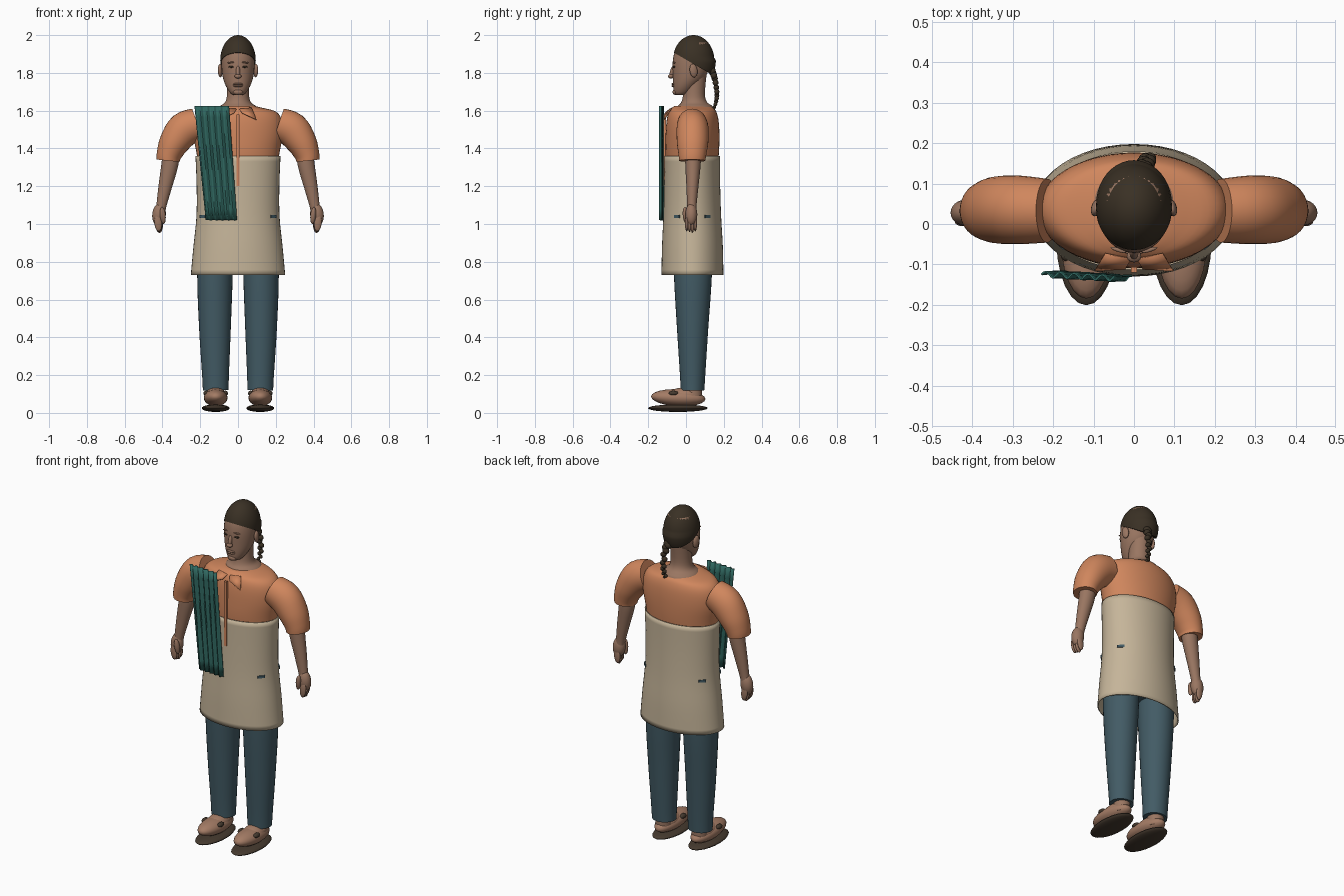
import bpy, bmesh, math
from mathutils import Vector, Matrix

if "Cube" in bpy.data.objects:
    bpy.data.objects.remove(bpy.data.objects["Cube"], do_unlink=True)


def material(name, rgb):
    m = bpy.data.materials.new(name)
    m.use_nodes = True
    m.diffuse_color = (*rgb, 1)
    m.node_tree.nodes["Principled BSDF"].inputs["Base Color"].default_value = (*rgb, 1)
    return m


SHIRT = material("orange_cloth", (0.63, 0.24, 0.11))
APRON = material("beige_cloth", (0.56, 0.46, 0.32))
SKIN = material("skin", (0.32, 0.18, 0.12))
DENIM = material("blue_denim", (0.055, 0.105, 0.13))
HAIR = material("dark_hair", (0.042, 0.03, 0.018))
TOWEL = material("teal_towel", (0.03, 0.14, 0.12))
SHOE = material("tan_leather", (0.37, 0.20, 0.13))
SOLE = material("brown_sole", (0.06, 0.042, 0.028))


def finish(bm, name, mat, angle=50):
    bmesh.ops.recalc_face_normals(bm, faces=bm.faces)
    mesh = bpy.data.meshes.new(name)
    bm.to_mesh(mesh)
    bm.free()
    mesh.materials.append(mat)
    ob = bpy.data.objects.new(name, mesh)
    bpy.context.collection.objects.link(ob)
    bpy.ops.object.select_all(action='DESELECT')
    bpy.context.view_layer.objects.active = ob
    ob.select_set(True)
    bpy.ops.object.shade_smooth_by_angle(angle=math.radians(angle))
    return ob


def spline(points, steps):
    """Smooth curve through points of any dimension."""
    out = []
    for i in range(len(points) - 1):
        a, b = points[i], points[i + 1]
        p, q = points[max(i - 1, 0)], points[min(i + 2, len(points) - 1)]
        for k in range(steps):
            t = k / steps
            out.append([0.5 * (2 * b0 + (c - a0) * t + (2 * a0 - 5 * b0 + 4 * c - d) * t * t
                               + (3 * b0 - a0 - 3 * c + d) * t ** 3)
                        for a0, b0, c, d in zip(p, a, b, q)])
    return out + [list(points[-1])]


def loft(name, rings, mat, side=1, caps=True, sides=32, steps=4):
    """Sweep ellipses along a path; each ring is x, z, x radius, front y, back y."""
    rings = spline(rings, steps)
    bm = bmesh.new()
    loops = []
    for i, (x, z, a, front, back) in enumerate(rings):
        p, q = rings[max(i - 1, 0)], rings[min(i + 1, len(rings) - 1)]
        t = Vector((q[0] - p[0], q[1] - p[1])).normalized()
        loop = []
        for k in range(sides):
            u = math.tau * k / sides
            c = a * math.cos(u)
            y = (front + back) / 2 + (back - front) / 2 * math.sin(u)
            loop.append(bm.verts.new((side * (x + c * t.y), y, z - c * t.x)))
        loops.append(loop)
    for lo, hi in zip(loops, loops[1:]):
        for k in range(sides):
            n = (k + 1) % sides
            bm.faces.new((lo[k], lo[n], hi[n], hi[k]))
    if caps:
        bm.faces.new(loops[0])
        bm.faces.new(loops[-1])
    return finish(bm, name, mat)


def ball(name, centre, size, mat, turn=(0, 0, 0), segs=24):
    bm = bmesh.new()
    bmesh.ops.create_uvsphere(bm, u_segments=segs, v_segments=segs // 2, radius=1)
    rot = Matrix.Rotation(turn[2], 4, 'Z') @ Matrix.Rotation(turn[1], 4, 'Y') @ Matrix.Rotation(turn[0], 4, 'X')
    bm.transform(Matrix.Translation(centre) @ rot @ Matrix.Diagonal((*size, 1)))
    return finish(bm, name, mat)


def box(name, centre, size, mat, turn=0):
    bm = bmesh.new()
    bmesh.ops.create_cube(bm, size=1)
    bm.transform(Matrix.Translation(centre) @ Matrix.Rotation(turn, 4, 'Z') @ Matrix.Diagonal((*size, 1)))
    return finish(bm, name, mat)


def thicken(ob, amount):
    mod = ob.modifiers.new("thickness", 'SOLIDIFY')
    mod.thickness = amount


# Shirt body and front placket
loft("shirt", [(0, 1.2, .2, -.09, .155), (0, 1.36, .217, -.108, .173), (0, 1.47, .237, -.108, .177),
               (0, 1.55, .232, -.102, .172), (0, 1.595, .2, -.09, .16), (0, 1.615, .13, -.075, .145),
               (0, 1.625, .085, -.06, .13)], SHIRT, sides=48)
box("placket", (0, -.113, 1.39), (.016, .014, .38), SHIRT)

# Apron tube, open at both ends
apron = loft("apron", [(0, .73, .25, -.13, .198), (0, .88, .236, -.127, .195), (0, 1.04, .22, -.12, .186),
                       (0, 1.2, .219, -.116, .181), (0, 1.36, .225, -.114, .18)], APRON, caps=False, sides=48)
thicken(apron, .006)

# Hips hidden under the apron, with denim corners showing through it
loft("hips", [(0, .82, .17, -.06, .13), (0, .92, .2, -.09, .155), (0, 1.04, .2, -.1, .165)], DENIM)
for sx in (-1, 1):
    for sy in (-1, 1):
        box("denim_corner", (sx * .187, .033 + sy * .081, 1.04), (.04, .008, .014), DENIM, -sx * sy * .75)

# Neck
loft("neck", [(0, 1.59, .12, -.06, .15), (0, 1.622, .098, -.045, .142), (0, 1.645, .068, -.025, .112),
              (0, 1.69, .058, -.015, .1), (0, 1.8, .06, -.01, .11)], SKIN)

# Head and facial features
loft("head", [(0, 1.683, .022, -.052, -.01), (0, 1.693, .04, -.064, .02), (0, 1.73, .064, -.068, .06),
              (0, 1.78, .081, -.07, .105), (0, 1.85, .088, -.071, .128), (0, 1.91, .085, -.06, .135),
              (0, 1.96, .066, -.03, .118), (0, 1.988, .025, .01, .07)], SKIN)
ball("nose_bridge", (0, -.072, 1.805), (.011, .013, .036), SKIN, (-.25, 0, 0))
ball("nose_tip", (0, -.08, 1.782), (.018, .015, .012), SKIN)
for z in (1.731, 1.741):
    ball("lip", (0, -.067, z), (.026, .009, .006), SKIN)
ball("chin", (0, -.056, 1.699), (.026, .015, .016), SKIN)
for s in (-1, 1):
    ball("eye", (s * .037, -.064, 1.832), (.015, .005, .005), HAIR, (0, 0, s * .3))
    ball("eyebrow", (s * .039, -.064, 1.855), (.02, .005, .004), SKIN, (0, s * .1, s * .3))
    ball("ear", (s * .094, .04, 1.812), (.012, .021, .036), SKIN, (.15, 0, s * .25))

# Hair cap trimmed along a sloping hairline
bm = bmesh.new()
bmesh.ops.create_uvsphere(bm, u_segments=40, v_segments=28, radius=1)
bm.transform(Matrix.Translation((0, .04, 1.865)) @ Matrix.Diagonal((.094, .11, .135, 1)))
for v in bm.verts:
    if v.co.y > .05 and v.co.z < 1.87:
        v.co.y += .008
cut = bmesh.ops.bisect_plane(bm, geom=bm.verts[:] + bm.edges[:] + bm.faces[:], plane_co=(0, -.06, 1.905),
                             plane_no=(0, .58, 1), clear_inner=True)
edges = [e for e in cut["geom_cut"] if isinstance(e, bmesh.types.BMEdge)]
bmesh.ops.edgeloop_fill(bm, edges=edges)
finish(bm, "hair_cap", HAIR)

# Braid of shrinking beads
path = spline([(.02, .138, 1.81), (.03, .152, 1.77), (.034, .163, 1.70), (.034, .16, 1.65), (.032, .147, 1.61)], 3)
for i, p in enumerate(path):
    r = .023 - .0011 * i
    ball("braid_bead", (p[0] + .005 * (-1) ** i, p[1], p[2]), (r, r * .85, r * .85), HAIR, (0, .5 * (-1) ** i, 0), 16)

for s in (-1, 1):
    name = "left" if s > 0 else "right"
    # Collar flap
    bm = bmesh.new()
    flap = [(.008, -.088, 1.61), (.022, -.113, 1.588), (.098, -.117, 1.553), (.072, -.075, 1.617)]
    bm.faces.new([bm.verts.new((s * x, y, z)) for x, y, z in flap])
    thicken(finish(bm, name + "_collar", SHIRT), .004)

    # Sleeve, forearm and hand
    loft(name + "_sleeve", [(.215, 1.53, .085, -.046, .112), (.285, 1.5, .092, -.05, .12),
                            (.338, 1.43, .08, -.048, .118), (.364, 1.37, .067, -.04, .108),
                            (.37, 1.335, .061, -.036, .102)], SHIRT, s)
    loft(name + "_forearm", [(.35, 1.42, .045, -.005, .08), (.36, 1.32, .045, -.004, .078),
                             (.385, 1.2, .036, .002, .066), (.405, 1.1, .027, .006, .056),
                             (.412, 1.06, .026, .006, .056)], SKIN, s, sides=24)
    ball(name + "_palm", (s * .418, .028, 1.05), (.036, .032, .06), SKIN, (0, -s * .1, 0))
    ball(name + "_thumb", (s * .398, -.002, 1.045), (.015, .015, .045), SKIN, (.1, s * .1, 0))
    for k in range(4):
        ball(name + "_finger", (s * (.423 - .002 * k), .004 + .015 * k, 1.005 - .004 * (k % 3)),
             (.02, .0095, .045), SKIN, (0, s * .1, 0), 16)

    # Trouser leg and ankle
    loft(name + "_trouser_leg", [(.115, 1.0, .092, -.07, .14), (.122, .73, .094, -.064, .137),
                                 (.122, .45, .084, -.048, .118), (.119, .2, .071, -.032, .102),
                                 (.118, .12, .068, -.028, .097)], DENIM, s)
    loft(name + "_ankle", [(.118, .06, .045, -.01, .085), (.118, .16, .045, -.01, .085)], SKIN, s)

    # Shoe with sole and side buttons
    ball(name + "_sole", (s * .118, -.043, .025), (.074, .158, .02), SOLE)
    ball(name + "_shoe", (s * .118, -.041, .08), (.063, .144, .045), SHOE, (-.05, 0, 0))
    ball(name + "_instep", (s * .118, -.01, .092), (.055, .09, .042), SHOE)
    for k in (-1, 1):
        ball(name + "_button", (s * .118 + k * .052, -.067, .105), (.014, .025, .012), SOLE, (0, k * .6, 0), 16)

# Towel hanging in rippled folds over the chest
bm = bmesh.new()
cols, rows = 36, 10
grid = []
for r in range(rows + 1):
    v = r / rows
    grid.append([bm.verts.new((-.227 + .057 * v + (.18 - .015 * v) * c / cols,
                               -.127 - .01 * (c / cols) + .007 * math.sin(c * .9 + v),
                               1.625 - .605 * v)) for c in range(cols + 1)])
for r in range(rows):
    for c in range(cols):
        bm.faces.new((grid[r][c], grid[r + 1][c], grid[r + 1][c + 1], grid[r][c + 1]))
thicken(finish(bm, "towel", TOWEL), .005)
